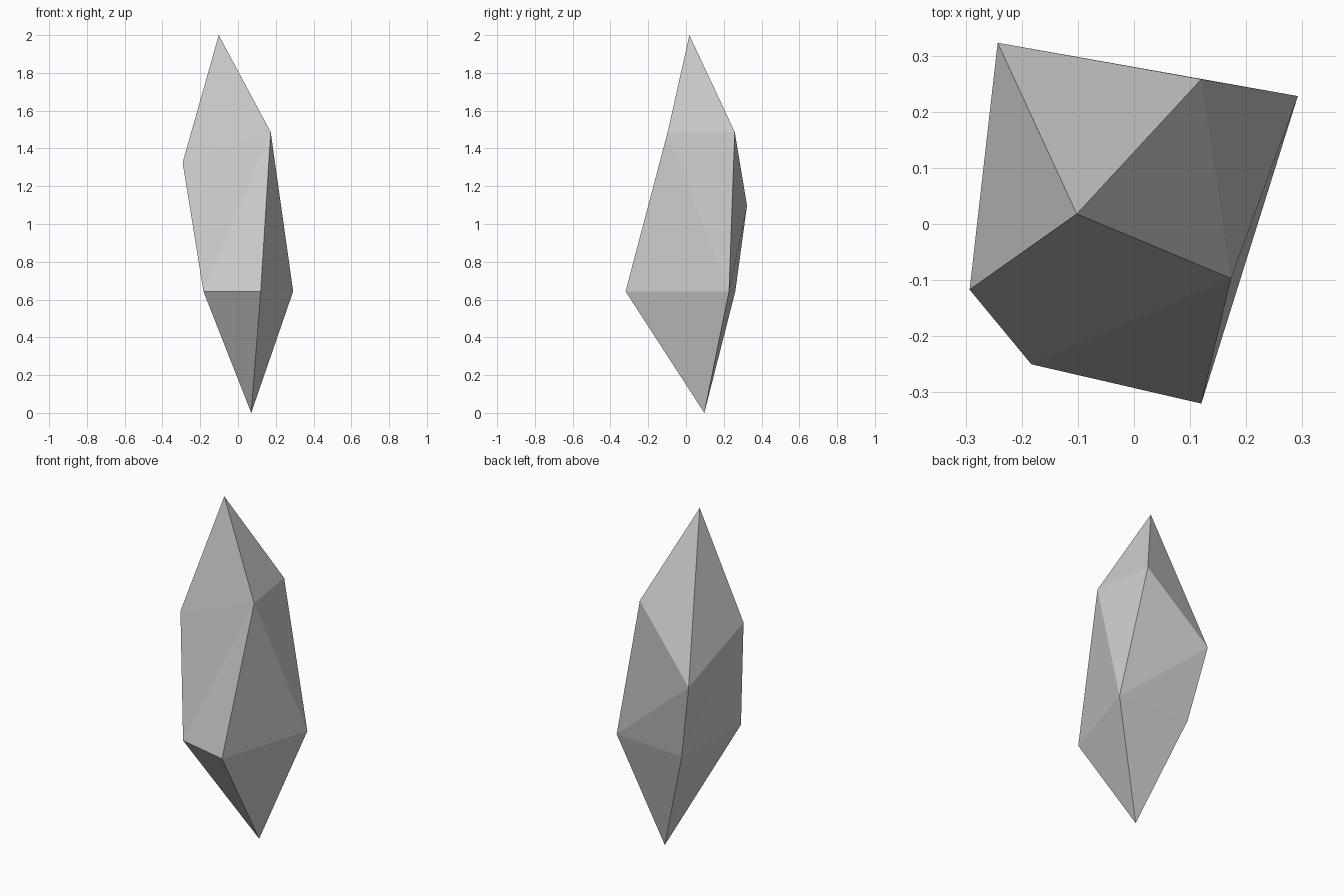
import bpy

if "Cube" in bpy.data.objects:
    bpy.data.objects.remove(bpy.data.objects["Cube"])

# Crystal shard: two tips and two rings of four corners
# ring order: front left, front right, back right, back left
bottom_tip = (0.07, 0.097, 0.0)
top_tip = (-0.102, 0.018, 2.0)
lower = [(-0.183, -0.25, 0.643), (0.12, -0.32, 0.643),
         (0.292, 0.228, 0.643), (-0.155, 0.261, 0.643)]
upper = [(-0.293, -0.117, 1.325), (0.173, -0.097, 1.487),
         (0.12, 0.258, 1.487), (-0.243, 0.323, 1.098)]

verts = lower + upper + [bottom_tip, top_tip]
faces = []
for i in range(4):
    j = (i + 1) % 4
    # lower and upper points of the shard
    faces += [(8, j, i), (9, 4 + i, 4 + j)]
    # side panel, folded along the visible diagonal
    if i == 1:
        faces += [(i, j, 4 + i), (j, 4 + j, 4 + i)]
    else:
        faces += [(i, j, 4 + j), (i, 4 + j, 4 + i)]

mesh = bpy.data.meshes.new("crystal_shard")
mesh.from_pydata(verts, [], faces)
mesh.update()
shard = bpy.data.objects.new("crystal_shard", mesh)
bpy.context.collection.objects.link(shard)
